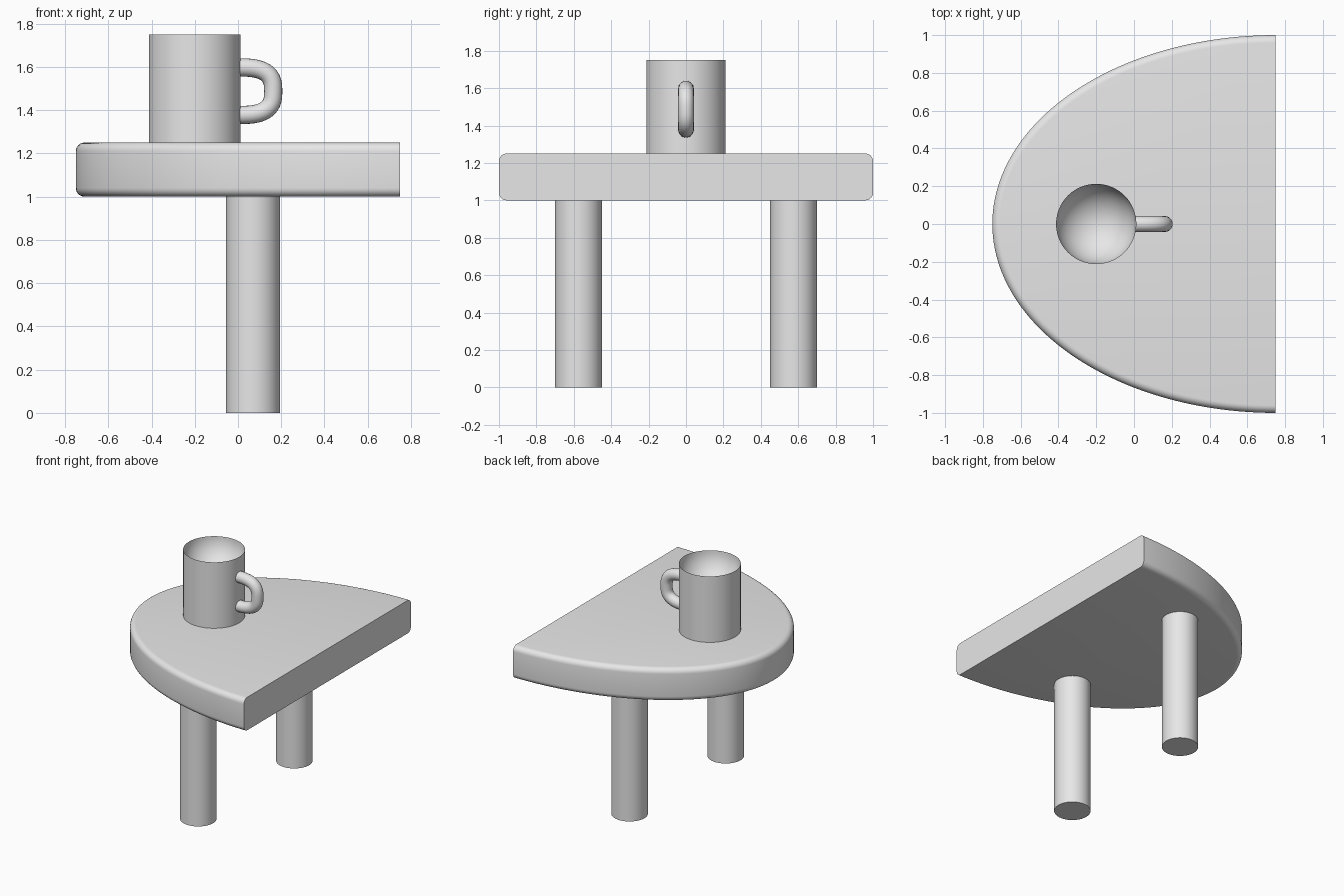
import bpy, bmesh
from math import sin, cos, pi, radians
from mathutils import Vector

cube = bpy.data.objects.get("Cube")
if cube:
    bpy.data.objects.remove(cube, do_unlink=True)

grey = bpy.data.materials.new("plain_grey")
grey.use_nodes = True
colour = (0.8, 0.8, 0.8, 1)
grey.diffuse_color = colour
grey.node_tree.nodes["Principled BSDF"].inputs["Base Color"].default_value = colour


def finish(name, bm, location=(0, 0, 0)):
    """Turn a bmesh into a smooth-shaded grey object."""
    bmesh.ops.recalc_face_normals(bm, faces=bm.faces)
    mesh = bpy.data.meshes.new(name)
    bm.to_mesh(mesh)
    bm.free()
    mesh.materials.append(grey)
    obj = bpy.data.objects.new(name, mesh)
    obj.location = location
    bpy.context.collection.objects.link(obj)
    bpy.ops.object.select_all(action="DESELECT")
    obj.select_set(True)
    bpy.context.view_layer.objects.active = obj
    bpy.ops.object.shade_smooth_by_angle(angle=radians(35))
    return obj


# Table top: half ellipse slab, rounded along the curved rim only
bm = bmesh.new()
steps = 96
rim = []
for i in range(steps + 1):
    a = pi / 2 + pi * i / steps
    rim.append(bm.verts.new((0.75 + 1.5 * cos(a), sin(a), 1.0)))
base = bm.faces.new(rim)
top = bmesh.ops.extrude_face_region(bm, geom=[base], use_keep_orig=True)["geom"]
bmesh.ops.translate(bm, vec=(0, 0, 0.25),
                    verts=[v for v in top if isinstance(v, bmesh.types.BMVert)])
curved = [e for e in bm.edges
          if abs(e.verts[0].co.z - e.verts[1].co.z) < 0.01
          and min(v.co.x for v in e.verts) < 0.7499]
bmesh.ops.bevel(bm, geom=curved, offset=0.04, offset_type="OFFSET",
                segments=6, profile=0.5, affect="EDGES", clamp_overlap=True)
finish("table_top", bm)

# Two round legs
for side, y in (("front", -0.575), ("back", 0.575)):
    bm = bmesh.new()
    bmesh.ops.create_cone(bm, cap_ends=True, segments=64,
                          radius1=0.125, radius2=0.125, depth=1.0)
    finish(side + "_leg", bm, (0.07, y, 0.5))

# Mug: solid cylinder with a round bowl hollowed out up to a thin rim
radius, height = 0.2125, 0.5
profile = [(0, 0), (radius, 0), (radius, height)]
for i in range(1, 17):
    a = pi / 2 * i / 16
    profile.append((radius * cos(a), height - radius * sin(a)))
bm = bmesh.new()
verts = [bm.verts.new((r, 0, z)) for r, z in profile]
edges = [bm.edges.new(pair) for pair in zip(verts, verts[1:])]
bmesh.ops.spin(bm, geom=verts + edges, cent=(0, 0, 0), axis=(0, 0, 1),
               angle=2 * pi, steps=64)
bmesh.ops.remove_doubles(bm, verts=bm.verts, dist=0.0001)
finish("mug", bm, (-0.2, 0, 1.25))

# Handle: round tube swept along a squarish loop
bm = bmesh.new()
path_steps, sides, tube = 32, 20, 0.042


def loop_point(t):
    c, s = max(cos(t), 0), sin(t)
    return Vector((0.163 * c ** 0.7, 0, 0.11 * abs(s) ** 0.7 * (1 if s > 0 else -1)))


path = [loop_point(-pi / 2 + pi * i / path_steps) for i in range(path_steps + 1)]
rings = []
for i, p in enumerate(path):
    if i in (0, path_steps):
        tangent = Vector((1 if i == 0 else -1, 0, 0))
    else:
        tangent = (path[i + 1] - path[i - 1]).normalized()
    across = Vector((0, 1, 0))
    out = across.cross(tangent)
    rings.append([bm.verts.new(p + tube * (cos(2 * pi * k / sides) * out
                                           + sin(2 * pi * k / sides) * across))
                  for k in range(sides)])
for a, b in zip(rings, rings[1:]):
    for k in range(sides):
        n = (k + 1) % sides
        bm.faces.new((a[k], a[n], b[n], b[k]))
bm.faces.new(rings[0])
bm.faces.new(rings[-1])
finish("mug_handle", bm, (0, 0, 1.4875))
